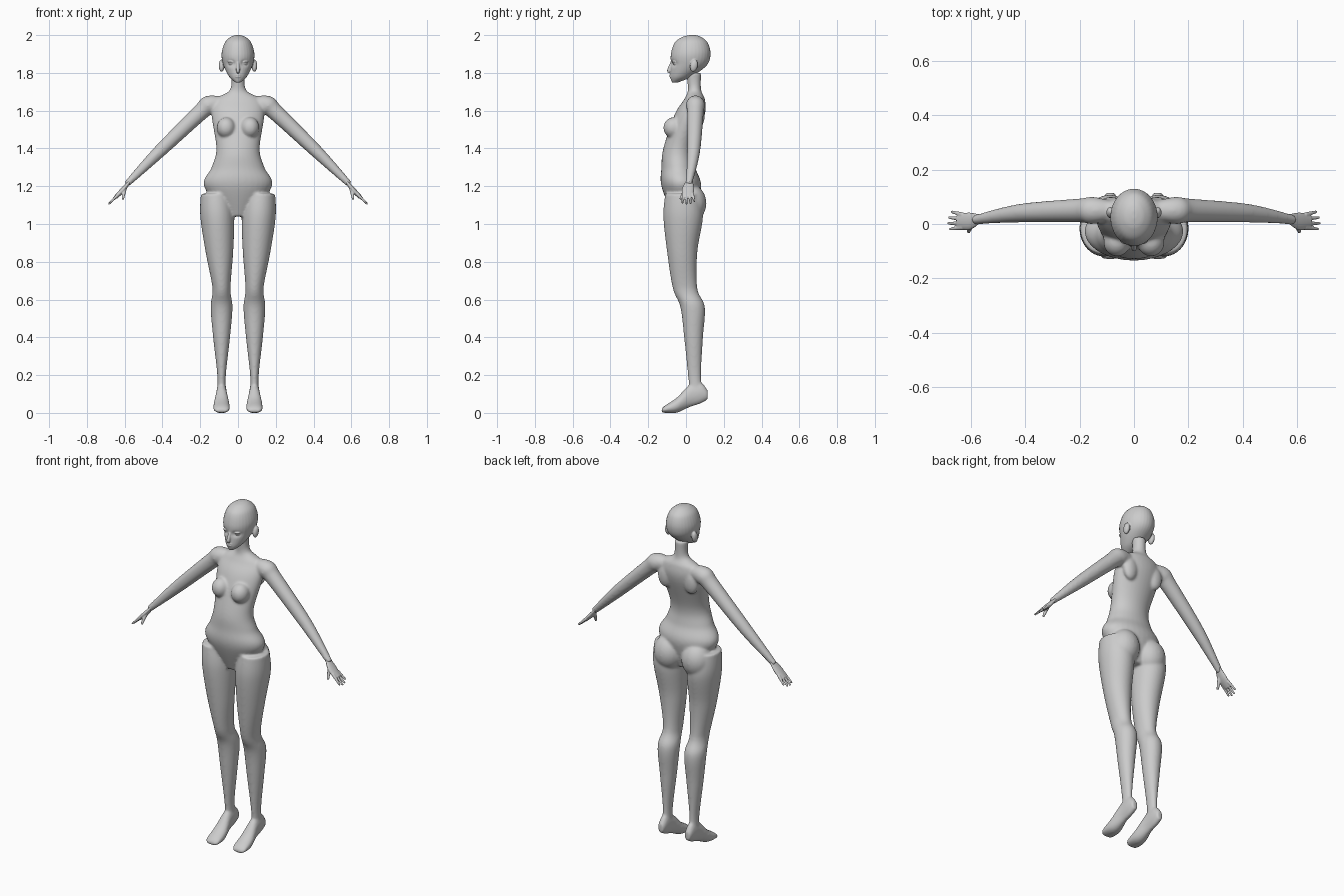
import bpy, bmesh
from math import sin, cos, pi, exp
from mathutils import Vector, Matrix

if "Cube" in bpy.data.objects:
    bpy.data.objects.remove(bpy.data.objects["Cube"])

colour = (.6, .6, .6, 1)
grey = bpy.data.materials.new("neutral grey")
grey.use_nodes = True
grey.diffuse_color = colour
grey.node_tree.nodes["Principled BSDF"].inputs["Base Color"].default_value = colour


def spline(rows, steps=8):
    """Smooth curve through rows of numbers."""
    rows = [Vector(row) for row in rows]
    last = len(rows) - 1
    curve = []
    for i in range(last):
        start, end = rows[i], rows[i + 1]
        leave = (end - rows[max(i - 1, 0)]) / 2
        arrive = (rows[min(i + 2, last)] - start) / 2
        for k in range(steps):
            t = k / steps
            ease = t * t * (3 - 2 * t)
            curve.append(start.lerp(end, ease) + leave * t * (1 - t) * (1 - t) - arrive * t * t * (1 - t))
    return curve + [rows[last]]


def skin(bm, rings, sides=32):
    """Closed tube through rings given as centre and two half axes."""
    angles = [2 * pi * i / sides for i in range(sides)]
    loops = [[bm.verts.new(centre + u * cos(a) + v * sin(a)) for a in angles]
             for centre, u, v in rings]
    for lower, upper in zip(loops, loops[1:]):
        for i in range(sides):
            bm.faces.new((lower[i - 1], lower[i], upper[i], upper[i - 1]))
    bm.faces.new(loops[0])
    bm.faces.new(loops[-1])


def middle(level):
    return 0


def leg_axis(level):
    """Distance of the leg's axis from the middle: it leans out above the knee."""
    return .087 + .06 * max(0, level - .66)


def stack(bm, rows, axis=middle, side=1, along_y=False):
    """Rows: level, half width, near and far limit of the cross-section."""
    rings = []
    for level, half, near, far in spline(rows):
        x, centre, depth = side * axis(level), (near + far) / 2, (far - near) / 2
        across = Vector((half, 0, 0))
        if along_y:
            rings.append((Vector((x, level, centre)), across, Vector((0, 0, depth))))
        else:
            rings.append((Vector((x, centre, level)), across, Vector((0, depth, 0))))
    skin(bm, rings)


def limb(bm, rows, side=1, widen=1):
    """Rows: point and radius; widen stretches the section front to back."""
    curve = spline(rows)
    rings = []
    for i, (x, y, z, radius) in enumerate(curve):
        before, after = curve[max(i - 1, 0)], curve[min(i + 1, len(curve) - 1)]
        along = (after - before).to_3d()
        along.x *= side
        along.normalize()
        wide = Vector((0, 1, 0))
        wide = (wide - along * wide.dot(along)).normalized()
        rings.append((Vector((side * x, y, z)), along.cross(wide) * radius, wide * radius * widen))
    skin(bm, rings)


def ball(bm, centre, size, side=1, tilt=0):
    x, y, z = centre
    place = (Matrix.Translation((side * x, y, z)) @ Matrix.Rotation(tilt, 4, 'X')
             @ Matrix.Diagonal((*size, 1)))
    bmesh.ops.create_uvsphere(bm, u_segments=24, v_segments=16, radius=1, matrix=place)


def finish(name, bm, voxel, smooth):
    """Blend the overlapping parts into one smooth skin."""
    bmesh.ops.recalc_face_normals(bm, faces=bm.faces)
    mesh = bpy.data.meshes.new(name)
    bm.to_mesh(mesh)
    bm.free()
    mesh.materials.append(grey)
    part = bpy.data.objects.new(name, mesh)
    bpy.context.collection.objects.link(part)
    blend = part.modifiers.new("blend", 'REMESH')
    blend.mode, blend.voxel_size, blend.use_smooth_shade = 'VOXEL', voxel, True
    soften = part.modifiers.new("soften", 'SMOOTH')
    soften.factor, soften.iterations = .5, smooth


# Torso and neck, upwards
torso = [(1.04, .06, -.07, .04), (1.2, .18, -.13, .08), (1.3, .14, -.13, .05),
         (1.4, .115, -.12, .045), (1.58, .14, -.06, .1), (1.66, .12, -.01, .1),
         (1.71, .043, .01, .08), (1.8, .037, 0, .08)]
# Leg, downwards
leg = [(1.16, .08, -.11, .07), (1.04, .09, -.12, .09), (.85, .073, -.1, .06),
       (.66, .048, -.07, .06), (.56, .058, -.03, .1), (.4, .045, -.01, .09),
       (.2, .023, .01, .08), (.1, .025, .02, .09)]
# Foot, heel to toe
foot = [(.115, .018, .07, .12), (.08, .026, .05, .16), (.02, .03, .03, .15),
        (-.05, .043, 0, .08), (-.11, .043, 0, .04), (-.13, .028, 0, .02)]
# Arm, shoulder to wrist
arm = [(.06, .05, 1.64, .03), (.15, .05, 1.63, .05), (.2, .05, 1.59, .044),
       (.42, .04, 1.38, .034), (.59, .015, 1.21, .017)]

body = bmesh.new()
stack(body, torso)
for side in (1, -1):
    stack(body, leg, leg_axis, side)
    stack(body, foot, leg_axis, side, along_y=True)
    limb(body, arm, side)
    ball(body, (.063, -.066, 1.51), (.05, .054, .056), side, -.25)  # chest
    ball(body, (.09, .025, 1.11), (.086, .083, .1), side)           # seat
    ball(body, (.085, .07, 1.58), (.045, .03, .07), side)           # shoulder blade
finish("body", body, .006, 14)

# Hands: flat palm, four spread fingers and a thumb
palm = [(.57, .02, 1.23, .007), (.61, .01, 1.18, .013), (.65, .01, 1.14, .01)]
for side, name in ((1, "left_hand"), (-1, "right_hand")):
    hand = bmesh.new()
    limb(hand, palm, side, widen=2.5)
    for i, reach in enumerate((.045, .05, .048, .038)):
        root = .0155 * i - .013
        spread = .006 * (i - 1)
        limb(hand, [(.63, root, 1.16, .009),
                    (.635 + reach, root + spread, 1.16 - 1.1 * reach, .005)], side)
    limb(hand, [(.6, 0, 1.19, .012), (.61, -.03, 1.13, .006)], side)
    finish(name, hand, .003, 4)

# Head, chin to crown
skull = [(1.75, .015, -.075, -.04), (1.78, .047, -.083, .03), (1.84, .077, -.08, .11),
         (1.9, .087, -.08, .13), (1.96, .07, -.06, .115), (1.99, .04, -.02, .08),
         (2, .01, .02, .05)]
head = bmesh.new()
stack(head, skull)
bmesh.ops.subdivide_edges(head, edges=head.edges[:], cuts=1, use_grid_fill=True)
for vert in head.verts:                                             # eye sockets
    if vert.co.y < 0:
        across, up = (abs(vert.co.x) - .036) / .018, (vert.co.z - 1.85) / .014
        vert.co.y += .014 * exp(-across * across - up * up)
limb(head, [(0, -.07, 1.87, .005), (0, -.09, 1.815, .01), (0, -.085, 1.805, .007)])  # nose
for level in (1.79, 1.78):                                          # lips
    ball(head, (0, -.08, level), (.016, .008, .005))
for side in (1, -1):
    ball(head, (.036, -.055, 1.85), (.015, .014, .009), side)       # eyeball
    ball(head, (.036, -.06, 1.858), (.018, .014, .004), side)       # eyelid
    ball(head, (.087, .042, 1.838), (.015, .02, .033), side, -.2)   # ear
finish("head", head, .0035, 4)
